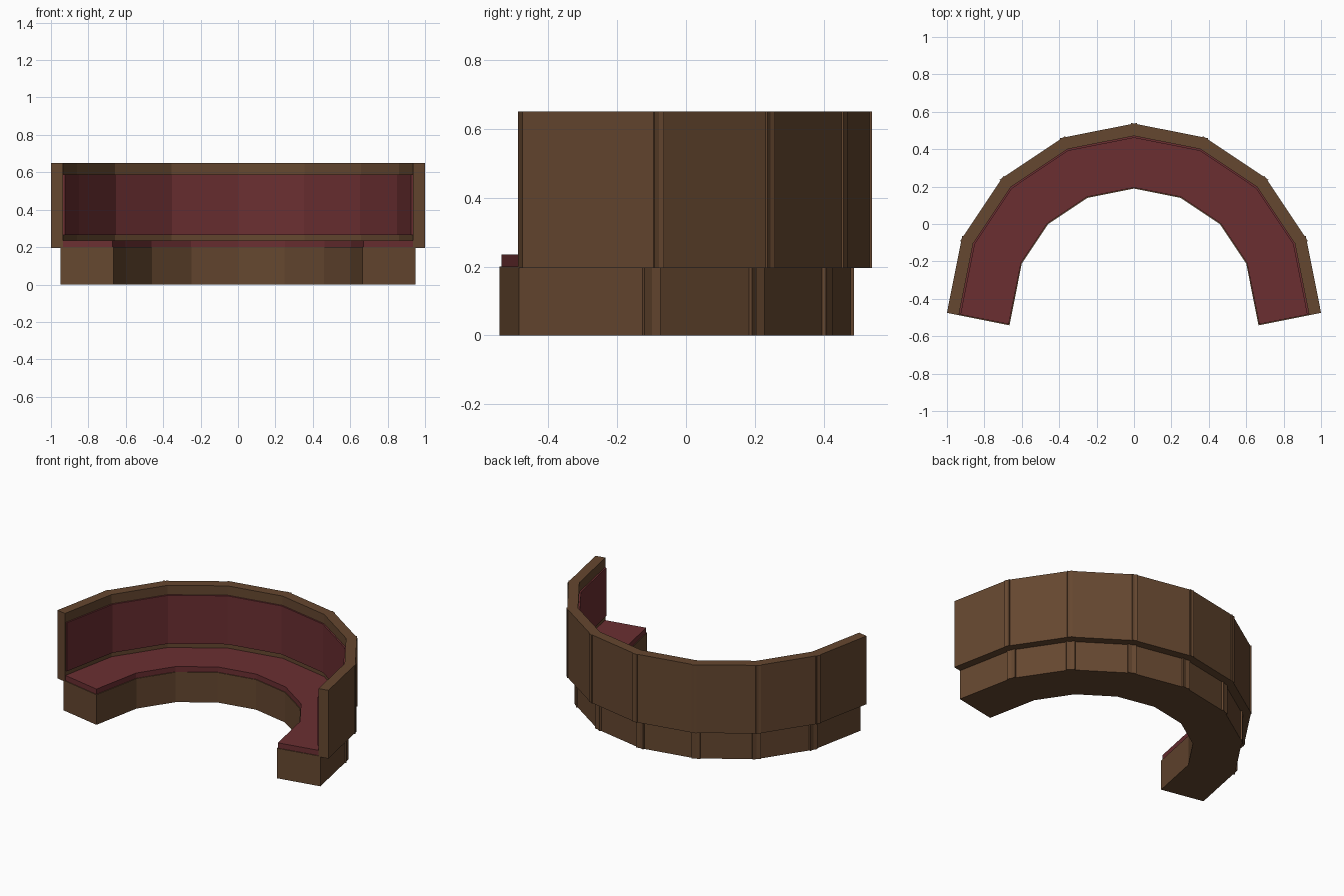
import bpy, bmesh, math
from mathutils import Matrix, Vector

if "Cube" in bpy.data.objects:
    bpy.data.objects.remove(bpy.data.objects["Cube"])

CENTRE_Y = -0.46     # centre of the curve
SEGMENTS = 8
STEP = math.pi / SEGMENTS


def material(name, color):
    m = bpy.data.materials.new(name)
    m.diffuse_color = (*color, 1)
    m.use_nodes = True
    m.node_tree.nodes["Principled BSDF"].inputs["Base Color"].default_value = m.diffuse_color
    return m


wood = material("brown wood", (0.130, 0.063, 0.029))
fabric = material("dark red upholstery", (0.147, 0.028, 0.031))


def ring(name, r_in, r_out, z0, z1, length, mat):
    """Half ring of straight, slightly overlapping blocks."""
    bm = bmesh.new()
    size = Matrix.Diagonal((r_out - r_in, length, z1 - z0, 1))
    place = Matrix.Translation(Vector(((r_in + r_out) / 2, 0, (z0 + z1) / 2)))
    for i in range(SEGMENTS):
        turn = Matrix.Rotation((i + 0.5) * STEP, 4, 'Z')
        move = Matrix.Translation(Vector((0, CENTRE_Y, 0)))
        bmesh.ops.create_cube(bm, size=1, matrix=move @ turn @ place @ size)
    mesh = bpy.data.meshes.new(name)
    bm.to_mesh(mesh)
    bm.free()
    mesh.materials.append(mat)
    obj = bpy.data.objects.new(name, mesh)
    bpy.context.collection.objects.link(obj)
    return obj


# plinth, seat pad, backrest frame, padded back panel
ring("base", 0.637, 0.925, 0.0, 0.20, 0.42, wood)
ring("seat_cushion", 0.642, 0.916, 0.20, 0.235, 0.41, fabric)
ring("backrest", 0.913, 0.978, 0.195, 0.65, 0.42, wood)
ring("back_cushion", 0.903, 0.920, 0.265, 0.588, 0.40, fabric)
